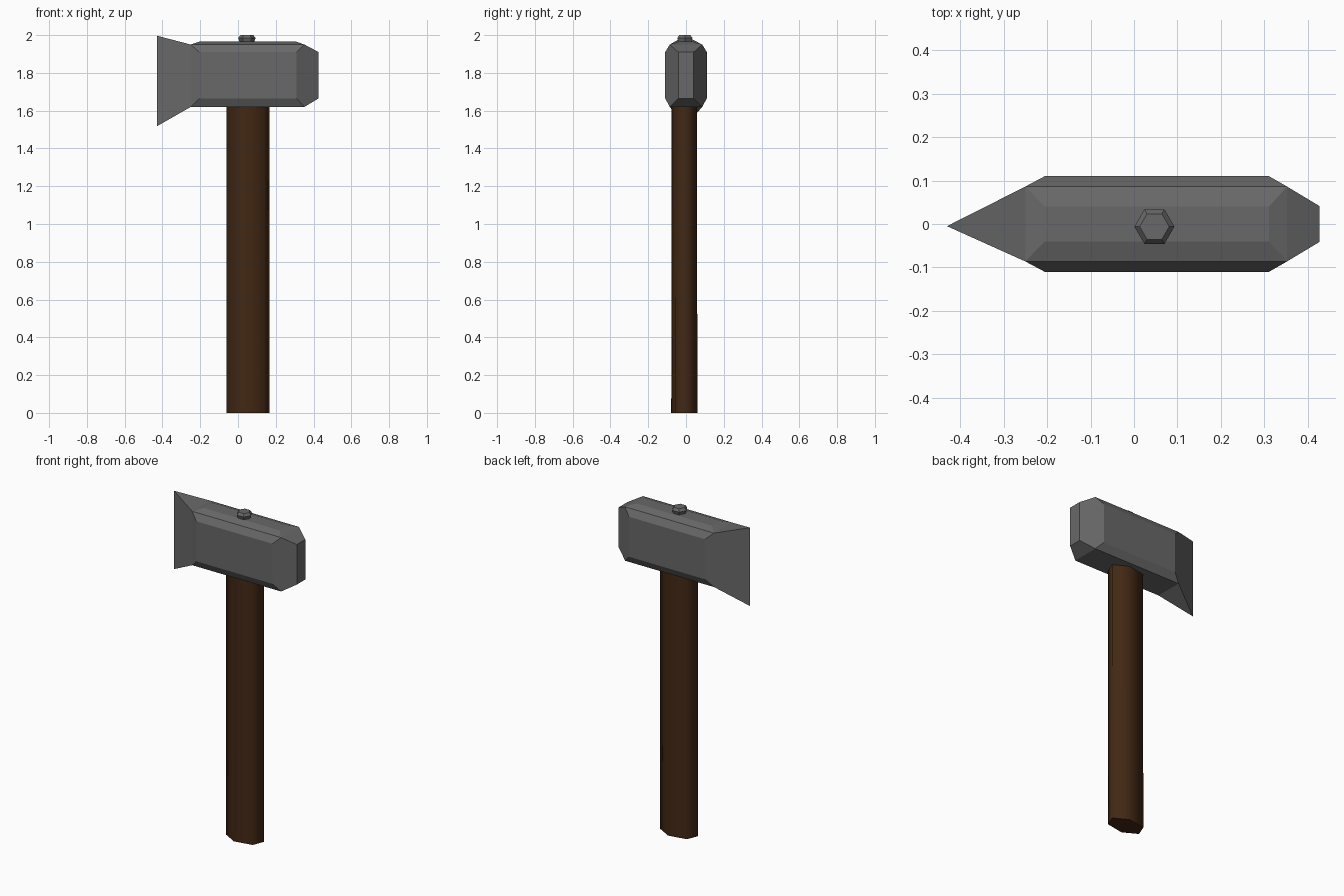
import bpy, bmesh, math
from itertools import product

if "Cube" in bpy.data.objects:
    bpy.data.objects.remove(bpy.data.objects["Cube"])


def material(name, rgb):
    m = bpy.data.materials.new(name)
    m.diffuse_color = (*rgb, 1)
    m.use_nodes = True
    m.node_tree.nodes["Principled BSDF"].inputs["Base Color"].default_value = m.diffuse_color
    return m


iron = material("dark_iron", (0.14, 0.14, 0.14))
wood = material("dark_wood", (0.055, 0.021, 0.007))


def make_object(name, bm, mat):
    bmesh.ops.recalc_face_normals(bm, faces=bm.faces)
    mesh = bpy.data.meshes.new(name)
    bm.to_mesh(mesh)
    bm.free()
    mesh.materials.append(mat)
    obj = bpy.data.objects.new(name, mesh)
    bpy.context.collection.objects.link(obj)
    return obj


def hull(name, points, mat):
    bm = bmesh.new()
    for p in points:
        bm.verts.new(p)
    bmesh.ops.convex_hull(bm, input=bm.verts[:])
    bmesh.ops.dissolve_limit(bm, angle_limit=math.radians(3),
                             verts=bm.verts[:], edges=bm.edges[:])
    return make_object(name, bm, mat)


def hex_loft(name, center, sections, phase, mat, smooth=False):
    """Six-sided solid through (z, x radius, y radius) sections."""
    bm = bmesh.new()
    rings = []
    for z, rx, ry in sections:
        rings.append([bm.verts.new((center[0] + rx * math.cos(phase + i * math.pi / 3),
                                    center[1] + ry * math.sin(phase + i * math.pi / 3), z))
                      for i in range(6)])
    for low, high in zip(rings, rings[1:]):
        for i in range(6):
            j = (i + 1) % 6
            bm.faces.new((low[i], low[j], high[j], high[i])).smooth = smooth
    bm.faces.new(rings[0])
    bm.faces.new(rings[-1])
    return make_object(name, bm, mat)


# Hammer block: widest side panels, chamfer corners, raised top strip, striking face
block = list(product((-0.205, 0.31), (-0.11, 0.11), (1.665, 1.91)))
block += product((-0.25, 0.352), (-0.086, 0.086), (1.62, 1.95))
block += product((-0.205, 0.31), (-0.04, 0.04), (1.965,))
block += product((0.427,), (-0.041, 0.041), (1.665, 1.91))
hull("head_block", block, iron)

# Flared blade tapering to a vertical cutting edge
blade = list(product((-0.25,), (-0.086, 0.086), (1.62, 1.95)))
blade += [(-0.43, -0.005, 1.517), (-0.43, -0.005, 1.997)]
hull("axe_blade", blade, iron)

# Hexagonal bolt on top
hex_loft("top_bolt", (0.047, -0.006),
         [(1.95, 0.034, 0.034), (1.985, 0.046, 0.046), (2.0, 0.034, 0.034)],
         0, iron)

# Flattened six-sided handle
hex_loft("handle", (0.053, -0.009),
         [(0.0, 0.119, 0.071), (1.64, 0.119, 0.069)],
         math.radians(17), wood, smooth=True)
